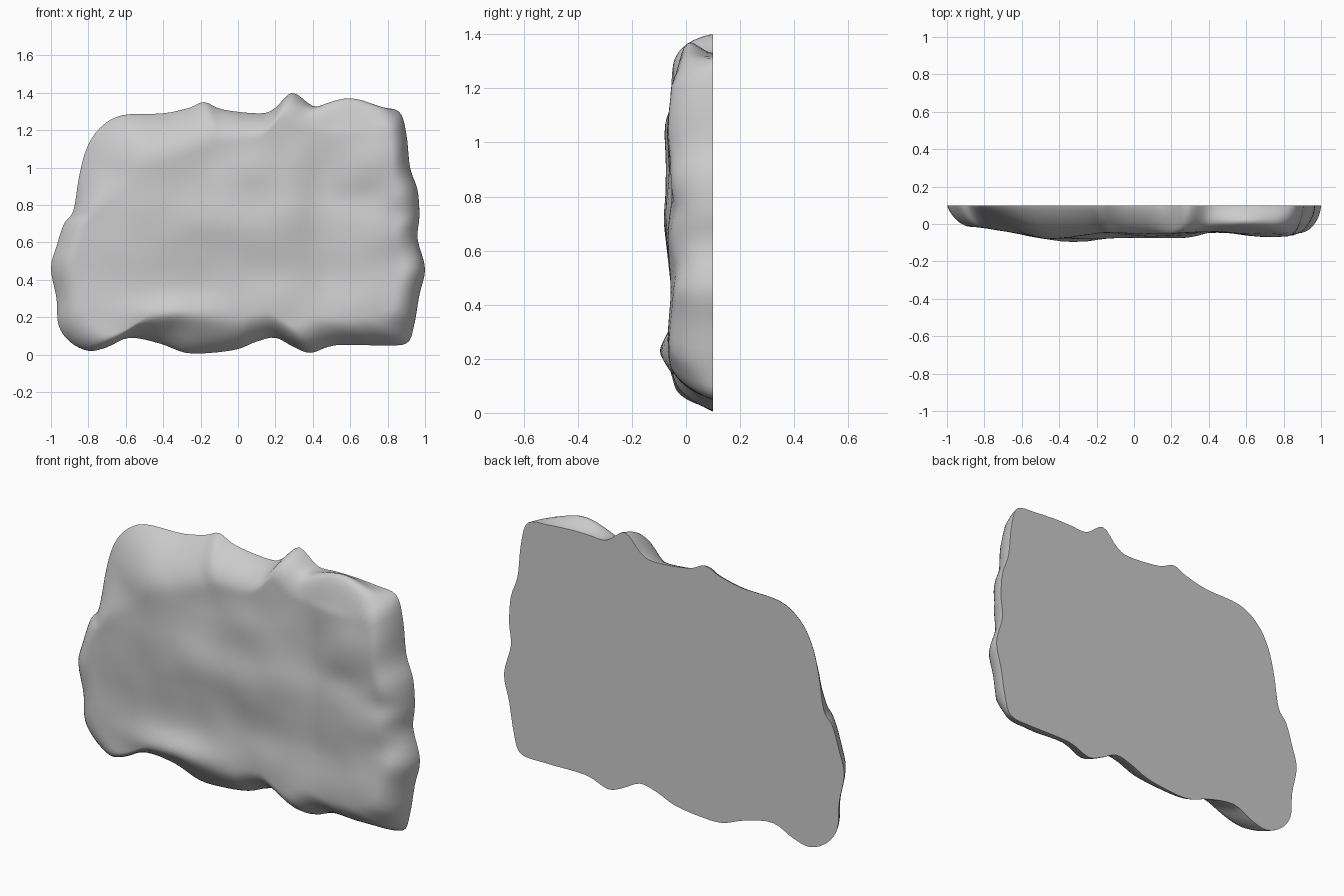
import bpy, bmesh, math
from mathutils import Vector, noise

cube = bpy.data.objects.get("Cube")
if cube:
    bpy.data.objects.remove(cube, do_unlink=True)

BACK, MID_Z = 0.1, 0.7
SUBDIV, RINGS = 4, 34

# Outline of the flat back, in hundredths (x, z), clockwise from lower left
OUTLINE = [(-96, 16), (-97, 30), (-100, 46), (-97, 58), (-93, 70), (-88, 77),
           (-85, 95), (-81, 110), (-74, 121), (-62, 128), (-40, 129), (-26, 132),
           (-18, 135), (-8, 131), (12, 129), (20, 132), (29, 140), (40, 133),
           (50, 133), (60, 133), (74, 132), (86, 130), (90, 118), (92, 100),
           (96, 88), (97, 74), (96, 62), (100, 46), (97, 32), (94, 15), (90, 6),
           (76, 5), (52, 5), (39, 1), (30, 4), (20, 9), (10, 7), (0, 3), (-14, 1),
           (-28, 1), (-42, 6), (-58, 9), (-70, 4), (-80, 2), (-90, 7)]

# Swells and hollows of the front: centre x, z, radius x, z, height (hundredths)
BUMPS = [(-32, 22, 24, 8, 4.5), (-35, 75, 25, 30, 2), (-42, 106, 16, 16, 2),
         (-86, 50, 19, 90, -3.6), (-14, 104, 10, 14, -1.5), (10, 70, 60, 13, 2),
         (5, 100, 14, 10, 1), (0, 45, 90, 12, -1), (45, 75, 11, 60, -2.3),
         (20, 75, 14, 40, 0.8), (74, 60, 14, 60, 1), (70, 104, 16, 12, 1.5),
         (66, 84, 16, 9, -1.5), (60, 25, 30, 10, 1), (90, 76, 9, 6, -2),
         (93, 54, 8, 6, -2)]


def gauss(a, b):
    return math.exp(-a * a - b * b)


def ramp(value, low, high):
    t = max(0, min(1, (value - low) / (high - low)))
    return t * t * (3 - 2 * t)


def smooth_loop(points, steps):
    """Closed Catmull-Rom curve through the points."""
    pts = [Vector(p) / 100 for p in points]
    n, out = len(pts), []
    for i in range(n):
        a, b, c, d = (pts[(i + k) % n] for k in (-1, 0, 1, 2))
        for k in range(steps):
            t = k / steps
            out.append(0.5 * (2 * b + (c - a) * t + (2 * a - 5 * b + 4 * c - d) * t * t
                              + (3 * b - a - 3 * c + d) * t ** 3))
    return out


def front_y(x, z):
    """Depth of the weathered front surface."""
    height = 0.051
    for bx, bz, rx, rz, amount in BUMPS:
        height += amount / 100 * gauss((x * 100 - bx) / rx, (z * 100 - bz) / rz)
    return -height - 0.008 * noise.noise(Vector((x * 5, 0, z * 5)))


def rim_shape(x, z):
    """Width and softness of the rim: a long slope at top left, an undercut base."""
    slope = ramp(z, 0.75, 1.1) * (1 - ramp(x, -0.3, 0.4))
    base = (1 - ramp(z, 0.05, 0.2)) * ramp(x, -0.8, -0.5)
    left = 1 - ramp(x, -0.95, -0.7)
    crest = ramp(z, 1.24, 1.32) * ramp(x, 0.1, 0.4)
    width = 0.115 + 0.25 * slope + 0.1 * base + 0.02 * left + 0.09 * crest
    width += 0.08 * base * gauss((x + 0.25) / 0.25, 0)
    width *= 1 + 0.2 * noise.noise(Vector((x * 4, 3, z * 4)))
    softness = 0.6 + 0.2 * base + 0.1 * crest + 0.25 * max(slope, left)
    return width, softness


def surface_point(p, s):
    """Point on the slab, a share s of the way from the outline to the centre."""
    x, z = p.x * (1 - s), MID_Z + (p.y - MID_Z) * (1 - s)
    width, softness = rim_shape(p.x, p.y)
    u = min(1, s / width)
    rise = (1 - (1 - u) ** 2) ** softness
    # Overhanging lip along the top, towards the left corner
    lip = gauss((x - 0.61) / 0.2, (z - 1.3) / 0.1)
    z += 0.09 * lip * math.sin(math.pi * min(1, s / 0.17))
    return x, BACK + (front_y(x, z) - BACK) * rise, z


# Rock slab: flat back, concentric rings over the rim and front
outline = smooth_loop(OUTLINE, SUBDIV)
bm = bmesh.new()
rings = []
for k in range(RINGS):
    s = (k / RINGS) ** 1.8
    rings.append([bm.verts.new(surface_point(p, s)) for p in outline])
count = len(outline)
for outer, inner in zip(rings, rings[1:]):
    for i in range(count):
        j = (i + 1) % count
        bm.faces.new((outer[i], outer[j], inner[j], inner[i]))
centre = bm.verts.new((0, front_y(0, MID_Z), MID_Z))
for i in range(count):
    bm.faces.new((rings[-1][i], rings[-1][(i + 1) % count], centre))
bm.faces.new(rings[0])
bmesh.ops.recalc_face_normals(bm, faces=bm.faces)

mesh = bpy.data.meshes.new("rock_slab")
bm.to_mesh(mesh)
bm.free()
slab = bpy.data.objects.new("rock_slab", mesh)
bpy.context.collection.objects.link(slab)

# Plain stone grey
stone = bpy.data.materials.new("stone_grey")
stone.use_nodes = True
grey = (0.6, 0.6, 0.6, 1)
stone.diffuse_color = grey
stone.node_tree.nodes["Principled BSDF"].inputs["Base Color"].default_value = grey
mesh.materials.append(stone)

bpy.context.view_layer.objects.active = slab
slab.select_set(True)
bpy.ops.object.shade_smooth_by_angle(angle=math.radians(50))
